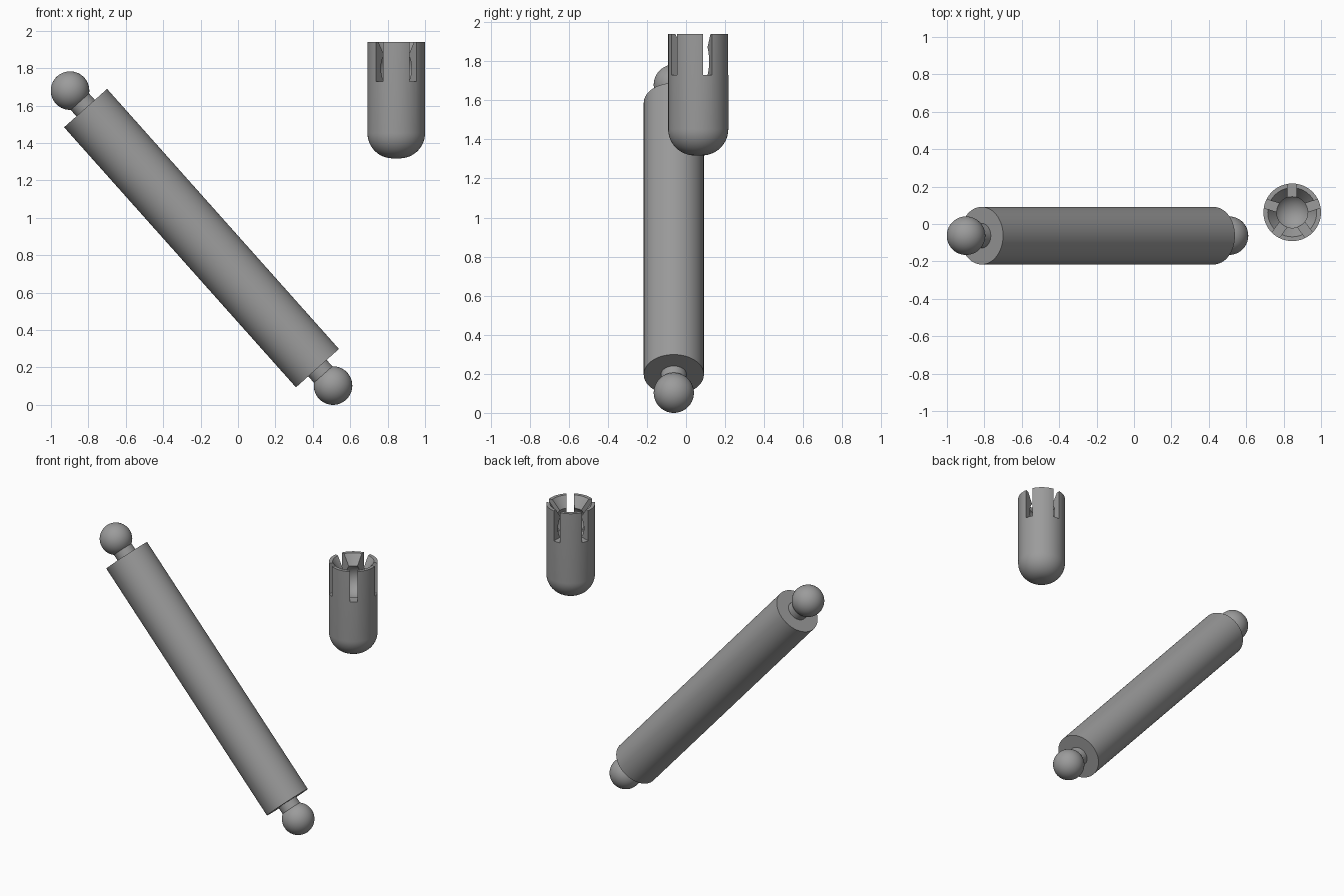
import bpy, bmesh, math
from mathutils import Vector, Matrix

if "Cube" in bpy.data.objects:
    bpy.data.objects.remove(bpy.data.objects["Cube"])

grey = bpy.data.materials.new("mid_grey")
grey.diffuse_color = (0.33, 0.33, 0.33, 1)
grey.use_nodes = True
grey.node_tree.nodes["Principled BSDF"].inputs["Base Color"].default_value = grey.diffuse_color


def arc(cz, r, a0, a1, n, cr=0.0):
    """Profile points (radius, height) along an arc; angles from the horizontal."""
    pts = []
    for i in range(n + 1):
        a = math.radians(a0 + (a1 - a0) * i / n)
        pts.append((cr + r * math.cos(a), cz + r * math.sin(a)))
    return pts


def lathe(name, profile, matrix, steps=64):
    """Spin a profile around the local z axis into a closed solid."""
    bm = bmesh.new()
    vs = [bm.verts.new((max(r, 0), 0, z)) for r, z in profile]
    es = [bm.edges.new(p) for p in zip(vs, vs[1:])]
    bmesh.ops.spin(bm, geom=vs + es, cent=(0, 0, 0), axis=(0, 0, 1),
                   angle=math.tau, steps=steps)
    bmesh.ops.remove_doubles(bm, verts=bm.verts, dist=1e-5)
    bmesh.ops.dissolve_degenerate(bm, edges=bm.edges, dist=1e-6)
    bmesh.ops.recalc_face_normals(bm, faces=bm.faces)
    return finish(name, bm, matrix)


def finish(name, bm, matrix):
    me = bpy.data.meshes.new(name)
    bm.to_mesh(me)
    bm.free()
    me.materials.append(grey)
    ob = bpy.data.objects.new(name, me)
    ob.matrix_world = matrix
    bpy.context.collection.objects.link(ob)
    return ob


def smooth(ob):
    bpy.ops.object.select_all(action='DESELECT')
    ob.select_set(True)
    bpy.context.view_layer.objects.active = ob
    bpy.ops.object.shade_smooth_by_angle(angle=math.radians(30))


# Tilted rod with a neck and ball at both ends, one continuous lathe
top, bottom = Vector((-0.898, -0.0625, 1.68)), Vector((0.508, -0.0625, 0.103))
axis = top - bottom
half = axis.length / 2
BALL, NECK, BODY, GAP = 0.103, 0.066, 0.154, 0.125
meet = math.degrees(math.acos(NECK / BALL))
upper = [(BODY, half - GAP), (NECK, half - GAP)] + arc(half, BALL, -meet, 90, 24)
profile = [(r, -z) for r, z in reversed(upper)] + upper
rod = lathe("ball_ended_rod", profile, Matrix.Translation((top + bottom) / 2)
            @ axis.to_track_quat('Z', 'Y').to_matrix().to_4x4())
smooth(rod)

# Socket: rounded base, straight wall, funnel mouth and spherical cavity
R, FILLET, BASE, RIM = 0.154, 0.135, 1.318, 1.94
CAV, CAV_Z, MOUTH = 0.109, 1.80, 0.083
lip = math.degrees(math.acos(MOUTH / CAV))
profile = [(0, BASE)] + arc(BASE + FILLET, FILLET, -90, 0, 14, R - FILLET)
profile += [(R, RIM), (0.131, RIM)] + arc(CAV_Z, CAV, lip, -90, 24)
socket_at = Matrix.Translation((0.846, 0.0625, 0))
socket = lathe("socket", profile, socket_at)

# Five radial slots dividing the socket wall into fingers
bm = bmesh.new()
for k in range(5):
    m = (Matrix.Rotation(math.radians(90 + 72 * k), 4, 'Z')
         @ Matrix.Translation((0.13, 0, 1.865))
         @ Matrix.Diagonal((0.14, 0.048, 0.27, 1)))
    bmesh.ops.create_cube(bm, size=1, matrix=m)
cutter = finish("slot_cutter", bm, socket_at)
cutter.hide_render = True
cut = socket.modifiers.new("slots", 'BOOLEAN')
cut.operation, cut.solver, cut.object = 'DIFFERENCE', 'EXACT', cutter
bpy.context.view_layer.update()
bpy.context.view_layer.objects.active = socket
bpy.ops.object.modifier_apply(modifier=cut.name)
bpy.data.objects.remove(cutter)
smooth(socket)
